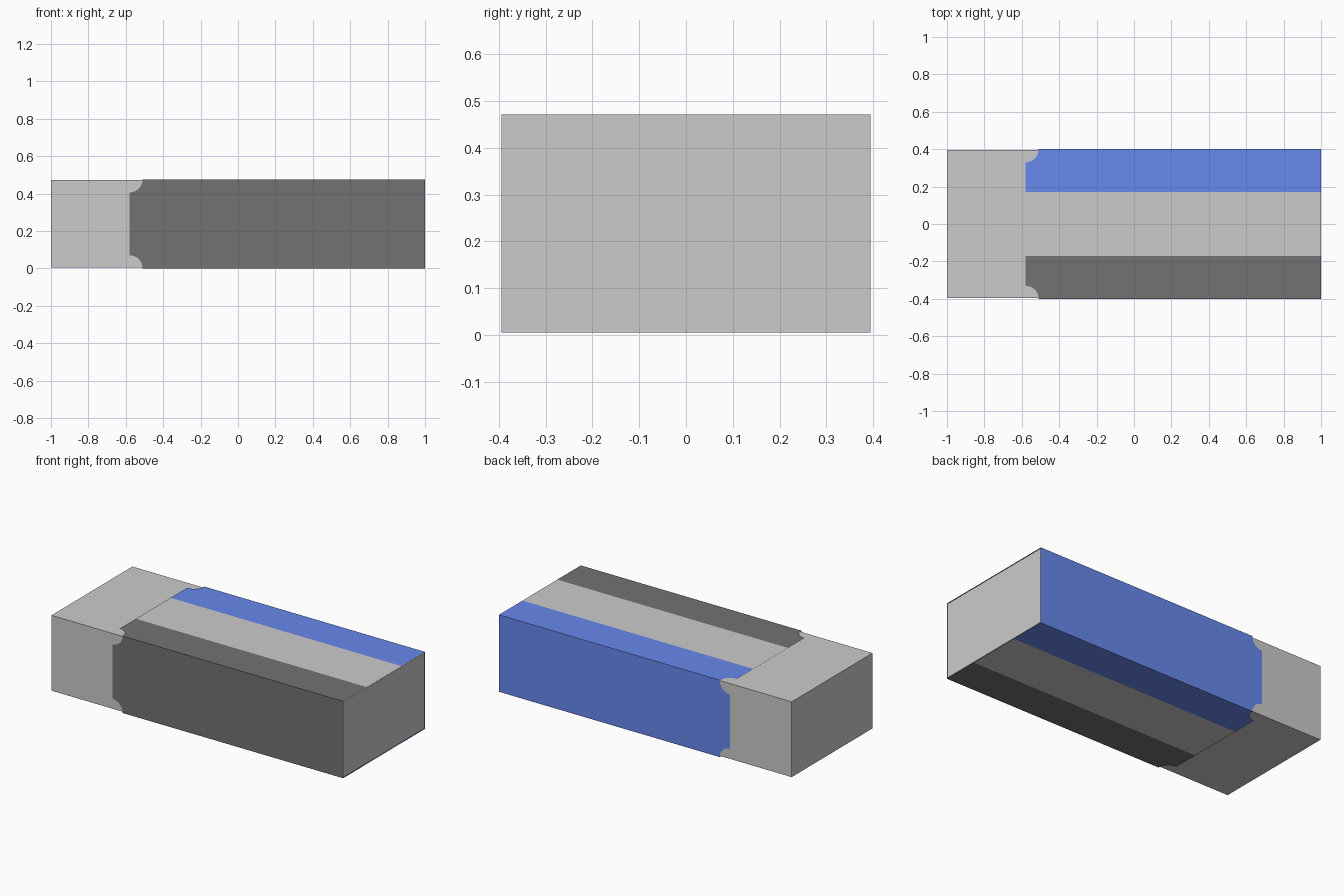
import bpy, bmesh, math
from mathutils import Vector

if "Cube" in bpy.data.objects:
    bpy.data.objects.remove(bpy.data.objects["Cube"])

X0, X1 = -0.58, 1.0          # sleeve ends
W, H = 0.4, 0.476            # sleeve half width, height
STRIPE, R = 0.17, 0.07       # stripe edge, notch radius
GAP = 0.005


def material(name, rgb):
    m = bpy.data.materials.new(name)
    m.diffuse_color = (*rgb, 1)
    m.use_nodes = True
    m.node_tree.nodes["Principled BSDF"].inputs["Base Color"].default_value = m.diffuse_color
    return m


def notch(edge, inward, n=12):
    """Quarter-circle bite at the sleeve corner, from the fold line inwards."""
    return [(X0 + R * math.cos(a), edge + inward * R * math.sin(a))
            for a in (math.pi / 2 * i / n for i in range(n + 1))]


def panel(bm, points, normal, mat):
    face = bm.faces.new([bm.verts.new(p) for p in points])
    face.normal_update()
    if face.normal.dot(Vector(normal)) < 0:
        face.normal_flip()
    face.material_index = mat


# Eraser block
bpy.ops.mesh.primitive_cube_add(size=1, location=(0, 0, H / 2))
block = bpy.context.object
block.name = "eraser_block"
block.scale = (2, 2 * (W - GAP), H - 2 * GAP)
bpy.ops.object.transform_apply(location=False, rotation=False, scale=True)

# Paper sleeve: thin open tube with notched corners
bm = bmesh.new()
for s, mat in ((-1, 1), (1, 2)):
    side = [(X1, 0)] + notch(0, 1) + notch(H, -1)[::-1] + [(X1, H)]
    panel(bm, [(x, s * W, z) for x, z in side], (0, s, 0), mat)
    strip = [(X1, s * W)] + notch(s * W, -s) + [(X0, s * STRIPE), (X1, s * STRIPE)]
    for z, nz in ((0, -1), (H, 1)):
        panel(bm, [(x, y, z) for x, y in strip], (0, 0, nz), mat)
# Pale centre bands
for z, nz in ((0, -1), (H, 1)):
    panel(bm, [(X0, -STRIPE, z), (X1, -STRIPE, z), (X1, STRIPE, z), (X0, STRIPE, z)],
          (0, 0, nz), 0)
bmesh.ops.remove_doubles(bm, verts=bm.verts, dist=1e-4)
mesh = bpy.data.meshes.new("paper_sleeve")
bm.to_mesh(mesh)
bm.free()
for name, rgb in (("sleeve_white", (0.8, 0.8, 0.8)),
                  ("sleeve_black", (0.17, 0.17, 0.17)),
                  ("sleeve_blue", (0.14, 0.25, 0.85))):
    mesh.materials.append(material(name, rgb))
sleeve = bpy.data.objects.new("paper_sleeve", mesh)
bpy.context.collection.objects.link(sleeve)
